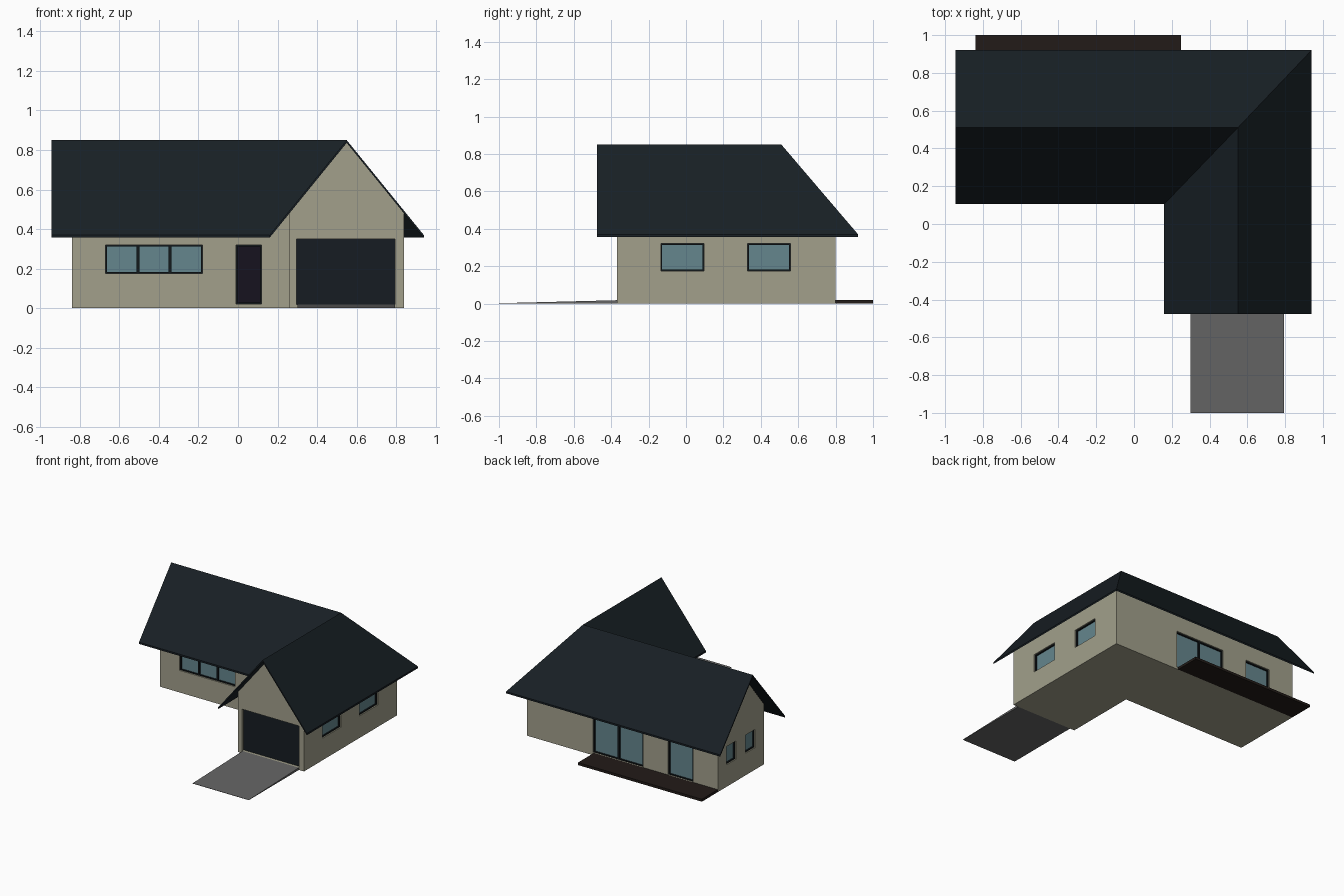
import bpy, bmesh

if "Cube" in bpy.data.objects:
    bpy.data.objects.remove(bpy.data.objects["Cube"])


def material(name, rgb):
    m = bpy.data.materials.new(name)
    m.diffuse_color = (*rgb, 1)
    m.use_nodes = True
    m.node_tree.nodes["Principled BSDF"].inputs["Base Color"].default_value = m.diffuse_color
    return m


WALL = material("wall_render", (0.36, 0.35, 0.26))
ROOF = material("roof_slate", (0.009, 0.014, 0.018))
GLASS = material("glass", (0.13, 0.24, 0.27))
FRAME = material("frame", (0.006, 0.009, 0.011))
DOOR = material("door_paint", (0.008, 0.006, 0.013))
GARAGE = material("garage_paint", (0.008, 0.012, 0.016))
DECK = material("deck_wood", (0.016, 0.011, 0.009))
DRIVE = material("concrete", (0.13, 0.13, 0.13))


def mesh_object(name, bm, mat=None):
    bmesh.ops.recalc_face_normals(bm, faces=bm.faces)
    me = bpy.data.meshes.new(name)
    bm.to_mesh(me)
    bm.free()
    ob = bpy.data.objects.new(name, me)
    bpy.context.collection.objects.link(ob)
    if mat:
        me.materials.append(mat)
    return ob


def boxes(name, spans, mat=None):
    """One object from a list of (low corner, high corner) boxes."""
    bm = bmesh.new()
    for lo, hi in spans:
        for v in bmesh.ops.create_cube(bm, size=1)["verts"]:
            v.co = [(a + b) / 2 + c * (b - a) for a, b, c in zip(lo, hi, v.co)]
    return mesh_object(name, bm, mat)


RX, RY = 0.55, 0.51  # ridge lines of the wing and the main body


def l_shell(name, xs, ys, z_eave, z_ridge, bottom, mat):
    """Solid under an L-shaped gable roof with one hip and one valley.
    bottom(z) gives the height of the lower face under each point."""
    (xl, xi, xr), (yf, yi, yb) = xs, ys
    plan = [(xl, yb), (xr, yb), (xr, yf), (RX, yf), (xi, yf), (xi, yi),
            (xl, yi), (xl, RY), (RX, RY)]
    heights = [z_ridge if i in (3, 7, 8) else z_eave for i in range(9)]
    bm = bmesh.new()
    top = [bm.verts.new((x, y, z)) for (x, y), z in zip(plan, heights)]
    low = [bm.verts.new((x, y, bottom(z))) for (x, y), z in zip(plan, heights)]
    for f in ((0, 1, 8, 7), (7, 8, 5, 6), (5, 8, 3, 4), (1, 2, 3, 8)):
        bm.faces.new([top[i] for i in f])
        bm.faces.new([low[i] for i in reversed(f)])
    for i in range(8):
        j = (i + 1) % 8
        bm.faces.new((top[i], top[j], low[j], low[i]))
    return mesh_object(name, bm, mat)


# Walls with gables, and the thin overhanging roof
walls = l_shell("walls", (-0.84, 0.26, 0.84), (-0.37, 0.22, 0.80),
                0.48, 0.838, lambda z: 0, WALL)
l_shell("roof", (-0.945, 0.16, 0.94), (-0.477, 0.105, 0.92),
        0.37, 0.85, lambda z: z - 0.014, ROOF)

# Openings: wall axis, wall position, outward sign, u range, z range
cuts = []
DEPTH = 0.03


def place(axis, pos, out, u0, u1, z0, z1, d0, d1):
    """Box lying in a wall; d is the depth measured inwards."""
    a, b = sorted((pos - out * d0, pos - out * d1))
    if axis == "x":
        return (u0, a, z0), (u1, b, z1)
    return (a, u0, z0), (b, u1, z1)


def opening(name, wall, u0, u1, z0, z1, panes=1, mat=GLASS, framed=True):
    cuts.append(place(*wall, u0, u1, z0, z1, -0.05, DEPTH))
    boxes(name, [place(*wall, u0, u1, z0, z1, 0.02, DEPTH + 0.005)], mat)
    if not framed:
        return
    t = 0.008
    bars = [(u0, u1, z0, z0 + t), (u0, u1, z1 - t, z1)]
    for i in range(panes + 1):
        c = u0 + (u1 - u0) * i / panes
        bars.append((max(u0, c - t), min(u1, c + t), z0 + t, z1 - t))
    boxes(name + "_frame", [place(*wall, *b, 0.01, 0.024) for b in bars], FRAME)


FRONT, WING = ("x", 0.22, -1), ("x", -0.37, -1)
BACK, RIGHT, LEFT = ("x", 0.80, 1), ("y", 0.84, 1), ("y", -0.84, -1)

opening("front_window", FRONT, -0.67, -0.18, 0.175, 0.32, 3)
opening("front_door", FRONT, -0.01, 0.12, 0.02, 0.32, 1, DOOR)
opening("garage_door", WING, 0.295, 0.795, 0.018, 0.35, 1, GARAGE, False)
opening("patio_door_double", BACK, -0.18, 0.26, 0.02, 0.32, 2)
opening("patio_door_single", BACK, -0.62, -0.40, 0.02, 0.32)
for i, u in enumerate((-0.135, 0.33)):
    opening(f"right_window_{i + 1}", RIGHT, u, u + 0.23, 0.175, 0.32)
for i, u in enumerate((0.33, 0.57)):
    opening(f"left_window_{i + 1}", LEFT, u, u + 0.12, 0.175, 0.32)

# Recess every opening into the walls
cutter = boxes("opening_cutter", cuts)
cutter.hide_render = True
mod = walls.modifiers.new("openings", "BOOLEAN")
mod.object = cutter
mod.solver = "EXACT"
bpy.context.view_layer.objects.active = walls
bpy.ops.object.modifier_apply(modifier=mod.name)
bpy.data.objects.remove(cutter)

# Back deck
boxes("deck", [((-0.84, 0.80, 0), (0.25, 1.0, 0.02))], DECK)

# Sloping driveway
drive = boxes("driveway", [((0.30, -1.0, 0), (0.795, -0.37, 0.018))], DRIVE)
for v in drive.data.vertices:
    if v.co.y < -0.9 and v.co.z > 0.01:
        v.co.z = 0.002
